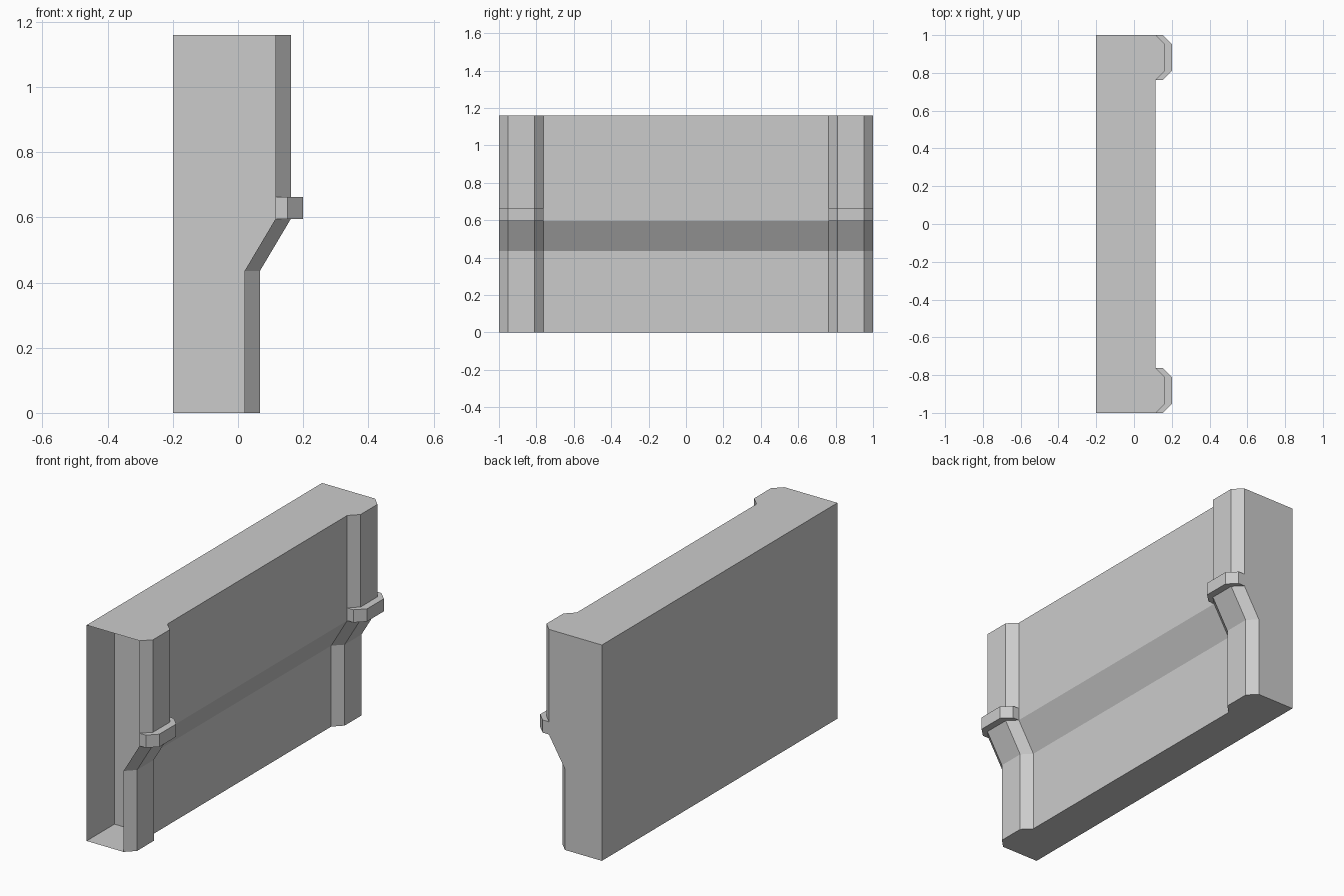
import bpy, bmesh

if "Cube" in bpy.data.objects:
    bpy.data.objects.remove(bpy.data.objects["Cube"])

BACK, HEIGHT = -0.2, 1.16
# Side profile of the wall face (x, z)
PROFILE = [(0.02, 0), (0.02, 0.435), (0.115, 0.595), (0.115, HEIGHT)]
# Plan along y: chamfered pillar at each end (y, outward step)
PILLAR = [(-1, 0), (-0.953, 0.047), (-0.81, 0.047), (-0.763, 0)]
PLAN = PILLAR + [(-y, d) for y, d in reversed(PILLAR)]

stone = bpy.data.materials.new("pale grey stone")
stone.diffuse_color = (0.6, 0.6, 0.6, 1)
stone.use_nodes = True
stone.node_tree.nodes["Principled BSDF"].inputs["Base Color"].default_value = stone.diffuse_color


def make_object(name, bm):
    mesh = bpy.data.meshes.new(name)
    bm.to_mesh(mesh)
    bm.free()
    mesh.materials.append(stone)
    obj = bpy.data.objects.new(name, mesh)
    bpy.context.collection.objects.link(obj)
    return obj


# Wall shell with pillars, left open at the -y end
bm = bmesh.new()
cols = [[bm.verts.new((x + d, y, z)) for x, z in PROFILE] for y, d in PLAN]
back = [[bm.verts.new((BACK, y, z)) for z in (0, HEIGHT)] for y in (-1, 1)]
for a, b in zip(cols, cols[1:]):
    for i in range(len(PROFILE) - 1):
        bm.faces.new((a[i], b[i], b[i + 1], a[i + 1]))
bm.faces.new((back[0][0], back[0][1], back[1][1], back[1][0]))
bm.faces.new([back[0][1]] + [c[-1] for c in cols] + [back[1][1]])
bm.faces.new([back[1][0]] + [c[0] for c in reversed(cols)] + [back[0][0]])
bm.faces.new([back[1][1]] + list(reversed(cols[-1])) + [back[1][0]])
bm.normal_update()
make_object("wall_shell", bm)

# Recessed end panel inside the open pillar
bm = bmesh.new()
outline = [(BACK, 0)] + PROFILE + [(BACK, HEIGHT)]
bm.faces.new([bm.verts.new((x, PILLAR[-1][0], z)) for x, z in outline])
bm.normal_update()
make_object("inner_end_panel", bm)

# Projecting chamfered band on each pillar
for side, label in ((1, "front"), (-1, "rear")):
    bm = bmesh.new()
    plan = [(0.115, -1), (0.152, -1), (0.2, -0.953),
            (0.2, -0.81), (0.152, -0.763), (0.115, -0.763)]
    face = bm.faces.new([bm.verts.new((x, y * side, 0.595)) for x, y in plan])
    ext = bmesh.ops.extrude_face_region(bm, geom=[face], use_keep_orig=True)
    top = [v for v in ext["geom"] if isinstance(v, bmesh.types.BMVert)]
    bmesh.ops.translate(bm, verts=top, vec=(0, 0, 0.068))
    bmesh.ops.recalc_face_normals(bm, faces=bm.faces)
    make_object(label + "_pillar_band", bm)
